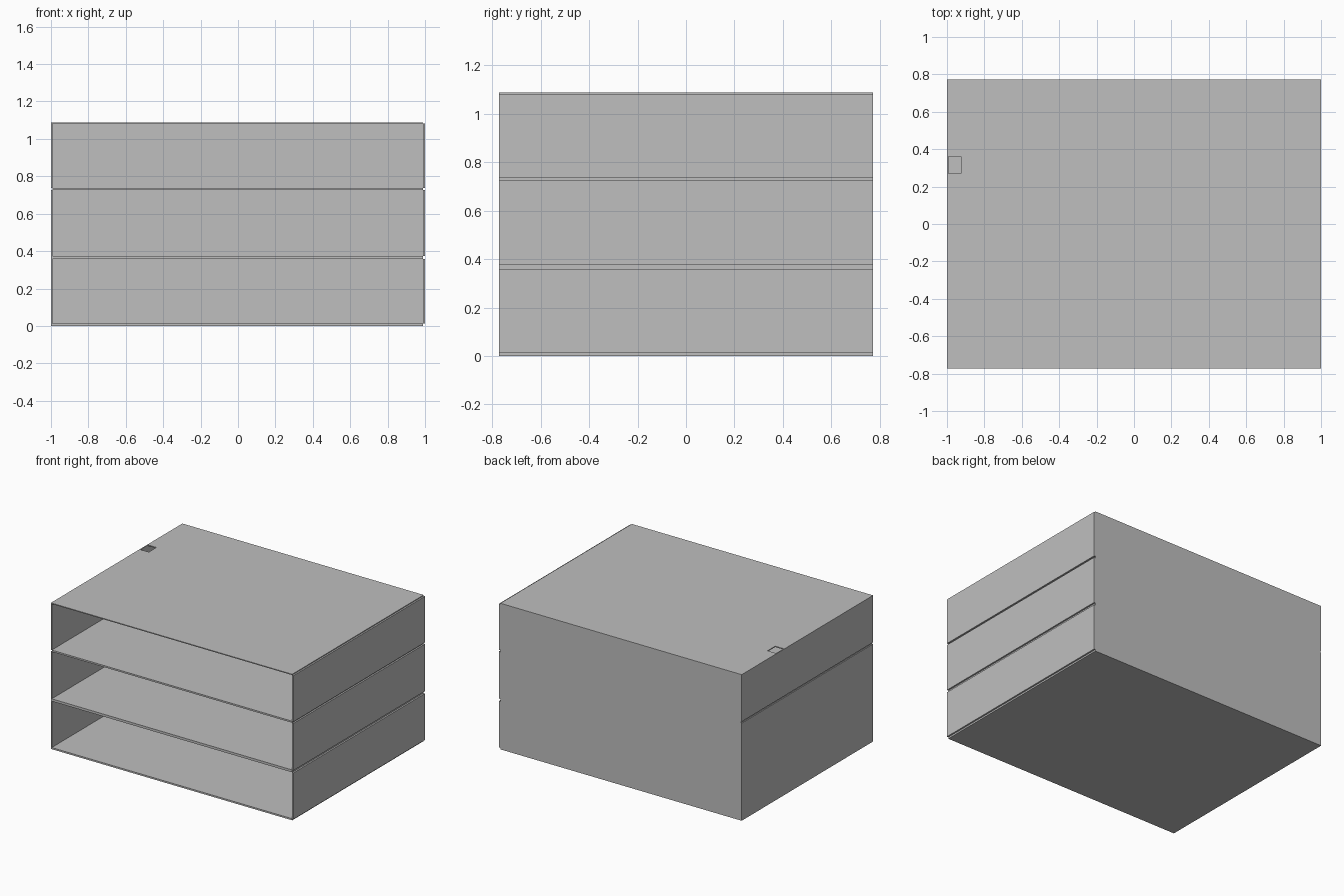
import bpy

if "Cube" in bpy.data.objects:
    bpy.data.objects.remove(bpy.data.objects["Cube"], do_unlink=True)

GREY = (0.52, 0.52, 0.52, 1.0)
grey = bpy.data.materials.new("light grey board")
grey.use_nodes = True
grey.diffuse_color = GREY
grey.node_tree.nodes["Principled BSDF"].inputs["Base Color"].default_value = GREY


def board(name, x, y, z):
    """Box spanning the given (low, high) ranges."""
    spans = (x, y, z)
    bpy.ops.mesh.primitive_cube_add(size=1, location=[(a + b) / 2 for a, b in spans])
    obj = bpy.context.object
    obj.name = name
    obj.scale = [b - a for a, b in spans]
    bpy.ops.object.transform_apply(location=False, rotation=False, scale=True)
    obj.data.materials.append(grey)
    return obj


HALF_DEPTH = 0.773
DEPTH = (-HALF_DEPTH, HALF_DEPTH)
LEFT_IN, RIGHT_IN = 0.988, -0.993   # inner faces of the side walls
HEIGHT = 1.088

# Horizontal boards: base, two shelves, top
base = (0, 0.012)
lower = (0.357, 0.375)
upper = (0.726, 0.738)
top = (1.081, HEIGHT)
board("base_board", (-1, LEFT_IN), DEPTH, base)
board("lower_shelf", (-1, LEFT_IN), DEPTH, lower)
board("upper_shelf", (RIGHT_IN, LEFT_IN), DEPTH, upper)
top_board = board("top_board", (-1, LEFT_IN), DEPTH, top)

# Side walls, one pair per compartment, leaving thin grooves at the shelves
levels = (base, lower, upper, top)
for name, below, above in zip(("bottom", "middle", "upper"), levels, levels[1:]):
    gap = (below[1], above[0])
    board(name + "_left_wall", (LEFT_IN, 1), DEPTH, gap)
    board(name + "_right_wall", (-1, RIGHT_IN), DEPTH, gap)

# Closed back
board("back_panel", (RIGHT_IN, LEFT_IN), (HALF_DEPTH - 0.01, HALF_DEPTH), (0, HEIGHT))

# Small rectangular cable opening through the top
cutter = board("cable_hole_cutter", (RIGHT_IN, -0.924), (0.27, 0.36), (1.04, 1.12))
cutter.hide_render = True
cutter.hide_viewport = True
cut = top_board.modifiers.new("cable_hole", "BOOLEAN")
cut.object = cutter
cut.operation = "DIFFERENCE"
cut.solver = "EXACT"
